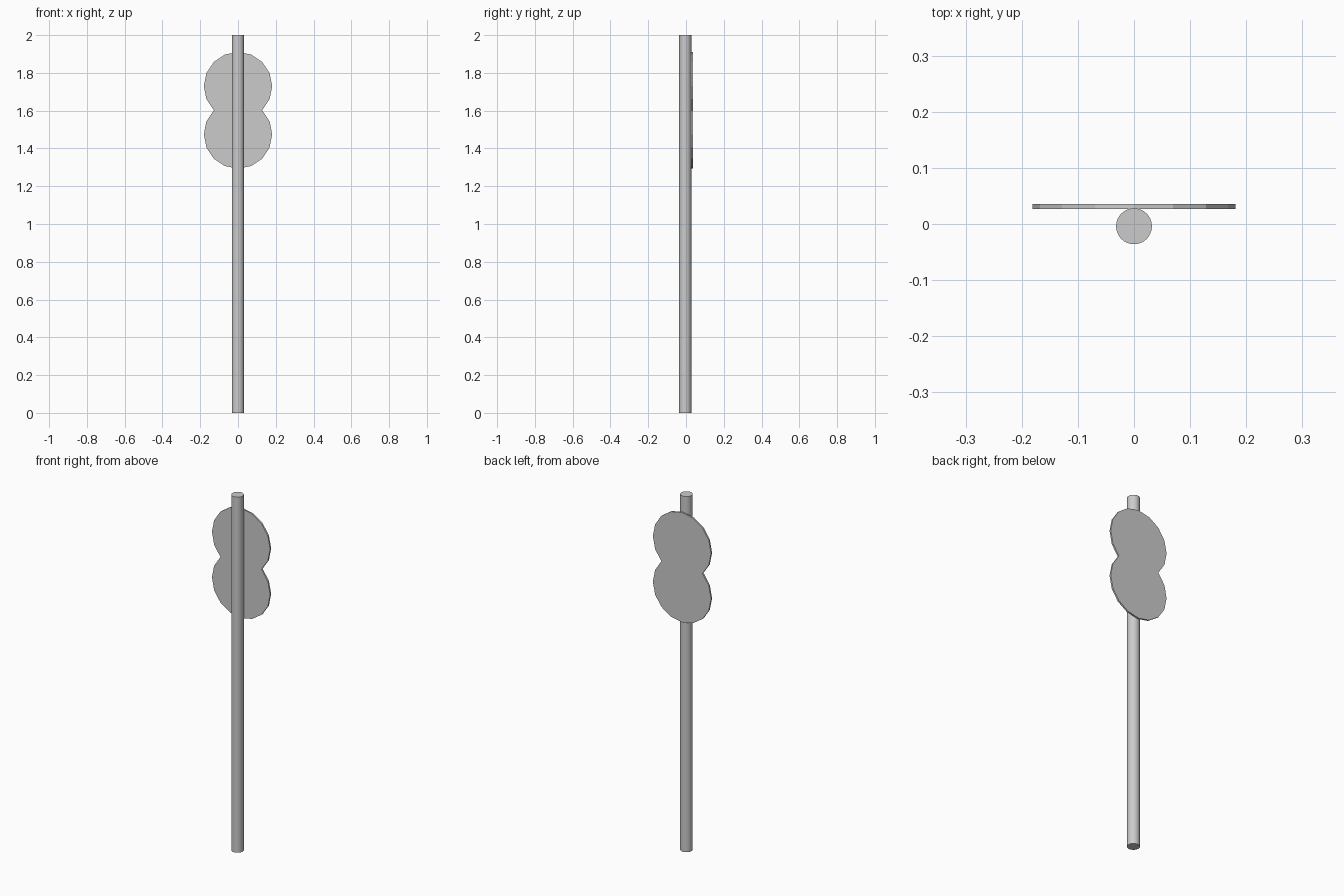
import bpy
import bmesh
from math import cos, sin, radians

if "Cube" in bpy.data.objects:
    bpy.data.objects.remove(bpy.data.objects["Cube"], do_unlink=True)

# Single plain grey
grey = bpy.data.materials.new("light grey")
grey.use_nodes = True
grey.diffuse_color = (0.6, 0.6, 0.6, 1)
grey.node_tree.nodes["Principled BSDF"].inputs["Base Color"].default_value = (0.6, 0.6, 0.6, 1)

POLE_R, POLE_Y = 0.032, -0.004
DISC_R, WAIST_Z = 0.181, 1.602
PLATE_FRONT, PLATE_BACK = 0.0268, 0.036

# Round pole
bpy.ops.mesh.primitive_cylinder_add(vertices=32, radius=POLE_R, depth=2,
                                    location=(0, POLE_Y, 1))
pole = bpy.context.object
pole.name = "pole"
pole.data.materials.append(grey)
bpy.ops.object.shade_smooth_by_angle(angle=radians(30))

# Signal plate: two 16-sided discs joined at a narrow waist
offset = DISC_R * sin(radians(45))
step = 22.5
upper = [(DISC_R * cos(radians(-45 + step * i)),
          offset + DISC_R * sin(radians(-45 + step * i))) for i in range(13)]
lower = [(-x, -z) for x, z in upper[1:-1]]

bm = bmesh.new()
outline = [bm.verts.new((x, PLATE_FRONT, WAIST_Z + z)) for x, z in upper + lower]
n = len(upper)
# Split at the waist so each half is a convex face
halves = [bm.faces.new(outline[:n]),
          bm.faces.new([outline[n - 1]] + outline[n:] + [outline[0]])]
result = bmesh.ops.extrude_face_region(bm, geom=halves, use_keep_orig=True)
back = [v for v in result["geom"] if isinstance(v, bmesh.types.BMVert)]
bmesh.ops.translate(bm, verts=back, vec=(0, PLATE_BACK - PLATE_FRONT, 0))
bmesh.ops.recalc_face_normals(bm, faces=bm.faces)

mesh = bpy.data.meshes.new("double_disc_plate")
bm.to_mesh(mesh)
bm.free()
mesh.materials.append(grey)
plate = bpy.data.objects.new("double_disc_plate", mesh)
bpy.context.collection.objects.link(plate)
